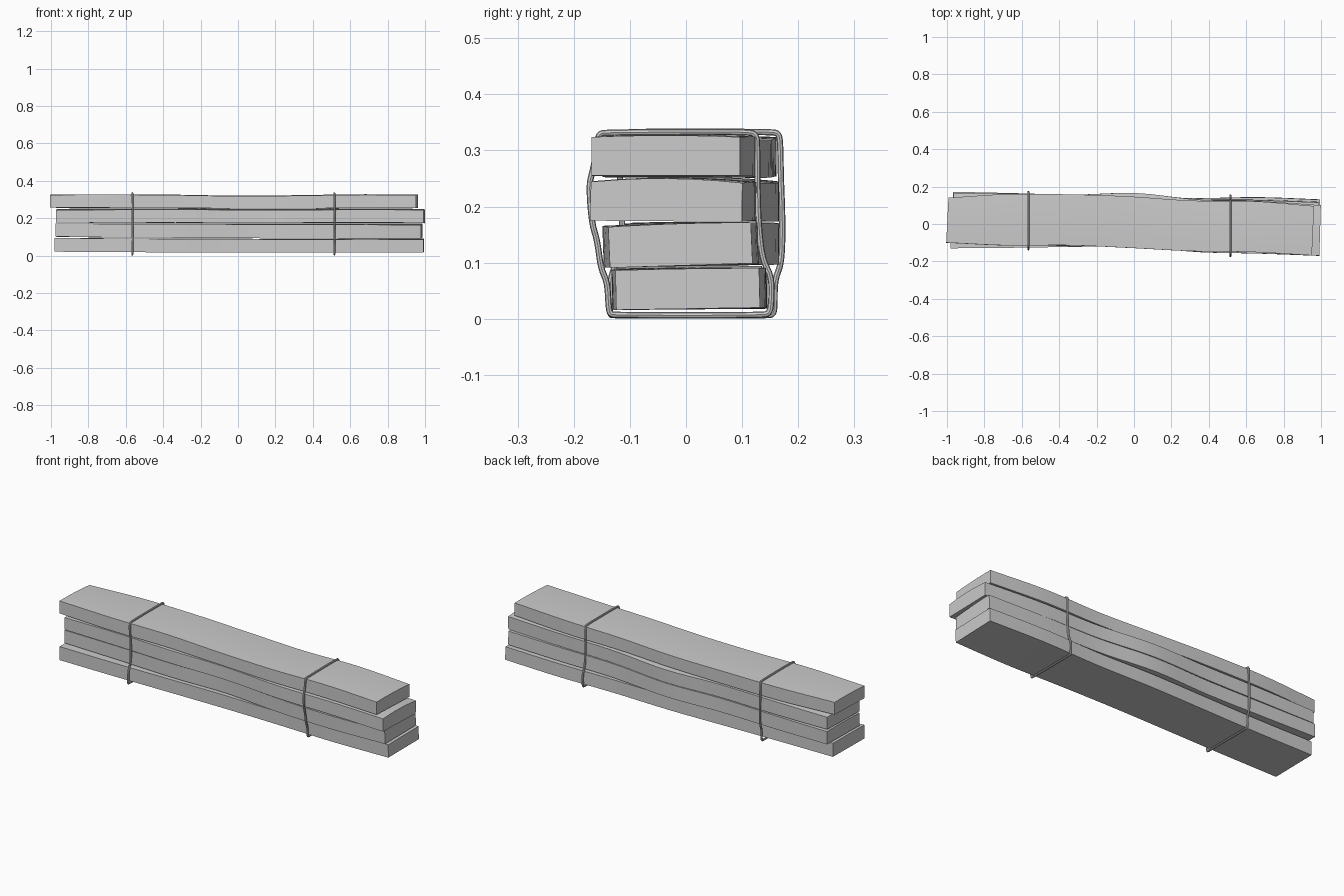
import bpy, bmesh

STEPS = 28    # stations along each plank
ACROSS = 6    # divisions across each plank


def spline(keys, t):
    """Catmull-Rom through evenly spaced keys, t in 0..1."""
    n = len(keys) - 1
    i = min(int(t * n), n - 1)
    f = t * n - i
    p1, p2 = keys[i], keys[i + 1]
    p0 = keys[i - 1] if i > 0 else 2 * p1 - p2
    p3 = keys[i + 2] if i + 2 <= n else 2 * p2 - p1
    return 0.5 * (2 * p1 + (p2 - p0) * f + (2 * p0 - 5 * p1 + 4 * p2 - p3) * f * f
                  + (3 * p1 - p0 - 3 * p2 + p3) * f ** 3)


def plank(name, x0, x1, front, back, bottom, top, tilt=(0, 0), crown=0.003, skew=0.0):
    """Warped board: edge lines and heights are keyed evenly along its length."""
    bm = bmesh.new()
    rings = []
    for s in range(STEPS + 1):
        t = s / STEPS
        yf, yb = spline(front, t), spline(back, t)
        zb, zt = spline(bottom, t), spline(top, t)
        roll = tilt[0] + (tilt[1] - tilt[0]) * t
        ring = []
        for up in (False, True):
            for k in range(ACROSS + 1):
                u = k / ACROSS if not up else 1 - k / ACROSS
                v = 2 * u - 1
                x = x0 + (x1 - x0) * t + skew * v * abs(2 * t - 1)
                z = (zt + crown * (0.3 - v * v)) if up else zb
                y = yf + (yb - yf) * u
                # sides lean slightly with the roll
                y -= roll * 0.4 * (1 if up else -1)
                ring.append(bm.verts.new((x, y, z + roll * v)))
        rings.append(ring)
    n = len(rings[0])
    for a, b in zip(rings, rings[1:]):
        for k in range(n):
            bm.faces.new((a[k], a[(k + 1) % n], b[(k + 1) % n], b[k]))
    bm.faces.new(rings[0])
    bm.faces.new(rings[-1])
    bmesh.ops.recalc_face_normals(bm, faces=bm.faces)
    me = bpy.data.meshes.new(name)
    bm.to_mesh(me)
    bm.free()
    ob = bpy.data.objects.new(name, me)
    bpy.context.collection.objects.link(ob)
    smooth(ob)


def smooth(ob):
    bpy.ops.object.select_all(action='DESELECT')
    ob.select_set(True)
    bpy.context.view_layer.objects.active = ob
    bpy.ops.object.shade_smooth_by_angle()


def strap(name, x, loop):
    """Closed round cord following a (y, z) loop around the stack."""
    cu = bpy.data.curves.new(name, 'CURVE')
    cu.dimensions = '3D'
    cu.bevel_depth = 0.0055
    cu.bevel_resolution = 2
    cu.resolution_u = 4
    sp = cu.splines.new('NURBS')
    sp.points.add(len(loop) - 1)
    for p, (y, z) in zip(sp.points, loop):
        p.co = (x, y, z, 1)
    sp.order_u = 3
    sp.use_cyclic_u = True
    ob = bpy.data.objects.new(name, cu)
    bpy.context.collection.objects.link(ob)
    bpy.ops.object.select_all(action='DESELECT')
    ob.select_set(True)
    bpy.context.view_layer.objects.active = ob
    bpy.ops.object.convert(target='MESH')
    smooth(bpy.context.object)


# Four warped boards, bottom to top
plank("bottom_plank", -0.98, 0.993,
      (-0.13, -0.127, -0.122, -0.118, -0.122, -0.132, -0.125),
      (0.135, 0.135, 0.14, 0.145, 0.138, 0.143, 0.131),
      (0.021, 0.019, 0.018, 0.017, 0.017, 0.018, 0.018),
      (0.095, 0.092, 0.091, 0.09, 0.088, 0.09, 0.089), (0, 0.002), 0.001, 0.002)
plank("lower_middle_plank", -0.972, 0.983,
      (-0.095, -0.098, -0.11, -0.105, -0.135, -0.148, -0.137),
      (0.172, 0.165, 0.157, 0.165, 0.132, 0.128, 0.117),
      (0.101, 0.097, 0.096, 0.095, 0.094, 0.095, 0.095),
      (0.172, 0.171, 0.172, 0.17, 0.17, 0.17, 0.169), (-0.001, 0.004), 0.002, 0.004)
plank("upper_middle_plank", -0.968, 0.995,
      (-0.1, -0.105, -0.12, -0.12, -0.15, -0.158, -0.17),
      (0.164, 0.163, 0.157, 0.165, 0.13, 0.122, 0.1),
      (0.177, 0.175, 0.176, 0.174, 0.175, 0.176, 0.174),
      (0.248, 0.25, 0.251, 0.248, 0.248, 0.25, 0.248), (0, -0.001), 0.007, 0.004)
plank("top_plank", -0.998, 0.957,
      (-0.1, -0.115, -0.114, -0.128, -0.145, -0.15, -0.168),
      (0.14, 0.16, 0.158, 0.147, 0.125, 0.122, 0.096),
      (0.257, 0.255, 0.254, 0.252, 0.252, 0.254, 0.255),
      (0.326, 0.327, 0.325, 0.32, 0.322, 0.327, 0.326), (-0.001, 0.0), 0.003, 0.006)

# Two cords tied around the stack
strap("left_strap", -0.565, [
    (-0.13, 0.006), (0.0, 0.006), (0.145, 0.006), (0.156, 0.008), (0.158, 0.025),
    (0.158, 0.07), (0.171, 0.1), (0.172, 0.18), (0.169, 0.25), (0.168, 0.315),
    (0.165, 0.331), (0.15, 0.333), (0.0, 0.334), (-0.105, 0.333), (-0.12, 0.33),
    (-0.124, 0.31), (-0.116, 0.24), (-0.113, 0.17), (-0.117, 0.11), (-0.134, 0.08),
    (-0.136, 0.03), (-0.136, 0.008)])
strap("right_strap", 0.515, [
    (-0.125, 0.007), (0.0, 0.006), (0.135, 0.007), (0.148, 0.009), (0.152, 0.025),
    (0.153, 0.075), (0.136, 0.105), (0.129, 0.17), (0.127, 0.25), (0.127, 0.31),
    (0.125, 0.329), (0.11, 0.333), (0.0, 0.333), (-0.14, 0.332), (-0.157, 0.33),
    (-0.159, 0.3), (-0.167, 0.26), (-0.173, 0.24), (-0.168, 0.17), (-0.158, 0.14),
    (-0.152, 0.09), (-0.14, 0.065), (-0.138, 0.02), (-0.135, 0.008)])
